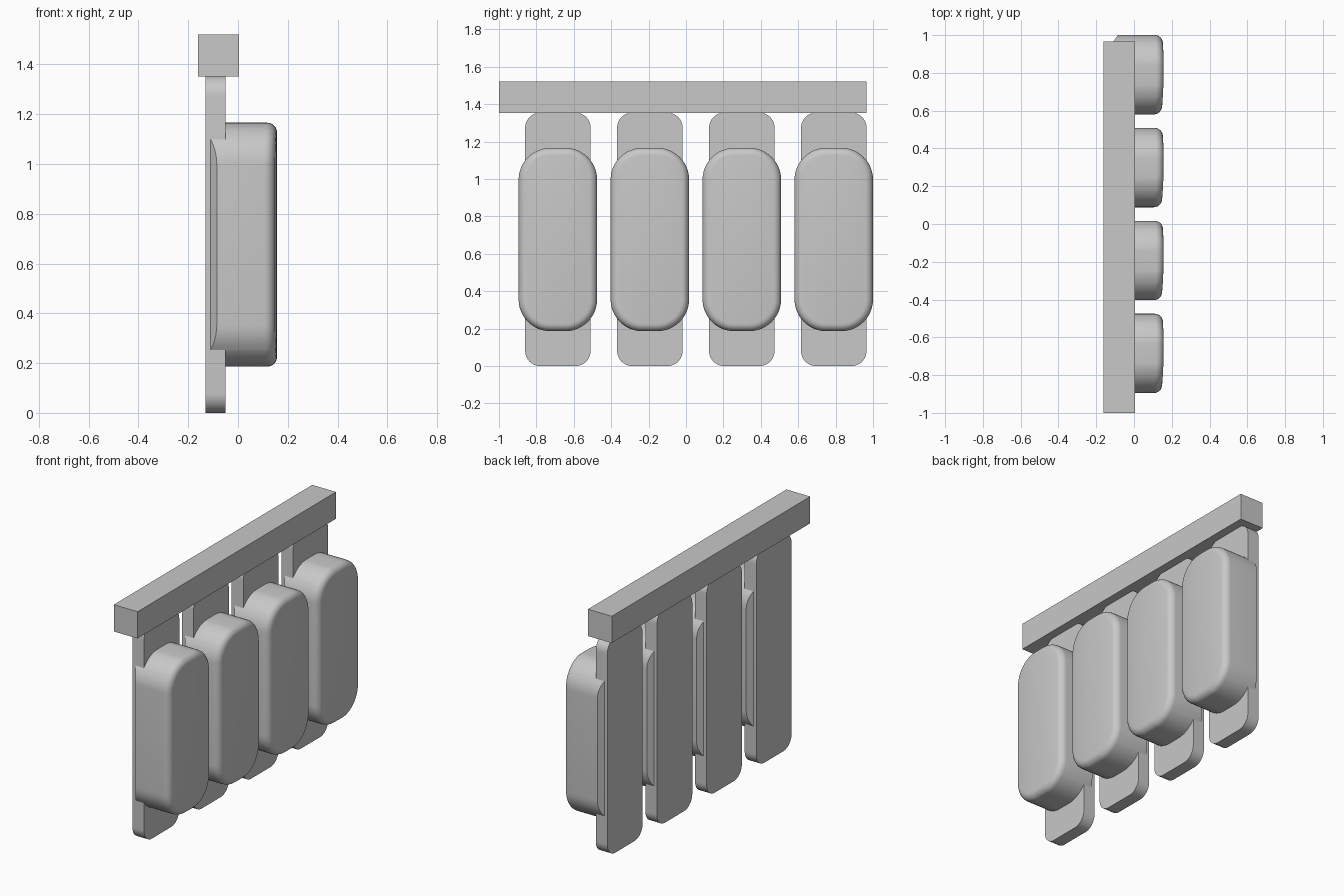
import bpy
import bmesh
from math import sin, cos, pi

cube = bpy.data.objects.get("Cube")
if cube:
    bpy.data.objects.remove(cube, do_unlink=True)

grey = bpy.data.materials.new("plain grey")
grey.use_nodes = True
colour = (0.58, 0.58, 0.58, 1)
grey.diffuse_color = colour
grey.node_tree.nodes["Principled BSDF"].inputs["Base Color"].default_value = colour


def rounded_outline(half_w, half_h, radius, steps=12):
    """Points (y, z) of a rounded rectangle, anticlockwise seen from +x."""
    points = []
    for corner, (sy, sz) in enumerate(((1, 1), (-1, 1), (-1, -1), (1, -1))):
        for i in range(steps + 1):
            a = (corner + i / steps) * pi / 2
            points.append((sy * (half_w - radius) + radius * cos(a),
                           sz * (half_h - radius) + radius * sin(a)))
    return points


def loft(half_w, half_h, radius, layers):
    """Stack inset outlines along x and cap both ends; layers are (x, inset)."""
    bm = bmesh.new()
    rings = [[bm.verts.new((x, y, z)) for y, z in
              rounded_outline(half_w - d, half_h - d, radius - d)]
             for x, d in layers]
    for a, b in zip(rings, rings[1:]):
        for i in range(len(a)):
            j = (i + 1) % len(a)
            bm.faces.new((a[i], a[j], b[j], b[i]))
    bm.faces.new(rings[0][::-1])
    bm.faces.new(rings[-1])
    return bm


def finish(bm, name, location):
    bmesh.ops.recalc_face_normals(bm, faces=bm.faces)
    mesh = bpy.data.meshes.new(name)
    bm.to_mesh(mesh)
    bm.free()
    mesh.materials.append(grey)
    obj = bpy.data.objects.new(name, mesh)
    bpy.context.collection.objects.link(obj)
    obj.location = location
    bpy.ops.object.select_all(action="DESELECT")
    obj.select_set(True)
    bpy.context.view_layer.objects.active = obj
    bpy.ops.object.shade_smooth_by_angle(angle=pi / 6)
    return obj


def make_strap(y, index):
    bm = loft(0.175, 0.677, 0.08, [(-0.13, 0), (-0.05, 0)])
    finish(bm, f"strap_{index}", (0, y, 0.677))


def make_pad(y, index):
    half_w, fillet, front = 0.21, 0.04, 0.157
    layers = [(-0.085, 0)]
    for i in range(7):
        a = i / 6 * pi / 2
        layers.append((front - fillet * (1 - sin(a)), fillet * (1 - cos(a))))
    bm = loft(half_w, 0.49, 0.17, layers)
    # Lengthwise cuts let the front bow and the back edges chamfer
    for cut in (-0.175, -0.12, -0.06, 0, 0.06, 0.12, 0.175):
        bmesh.ops.bisect_plane(bm, geom=bm.verts[:] + bm.edges[:] + bm.faces[:],
                               plane_co=(0, cut, 0), plane_no=(0, 1, 0))
    for v in bm.verts:
        if v.co.x < -0.08:
            v.co.x -= 0.025 * min(1, (half_w - abs(v.co.y)) / 0.035)
        elif v.co.x > 0.11:
            v.co.x -= 0.012 * ((v.co.y - 0.03) / 0.24) ** 2
    finish(bm, f"pad_{index}", (0, y, 0.676))


# Four hanging straps, each carrying a rounded pad
for n in range(4):
    y = -0.685 + n * 0.4917
    make_strap(y, n + 1)
    make_pad(y, n + 1)

# Top rail
rail = bmesh.new()
bmesh.ops.create_cube(rail, size=1)
bmesh.ops.scale(rail, vec=(0.165, 1.965, 0.168), verts=rail.verts)
finish(rail, "top_rail", (-0.0785, -0.0175, 1.436))
